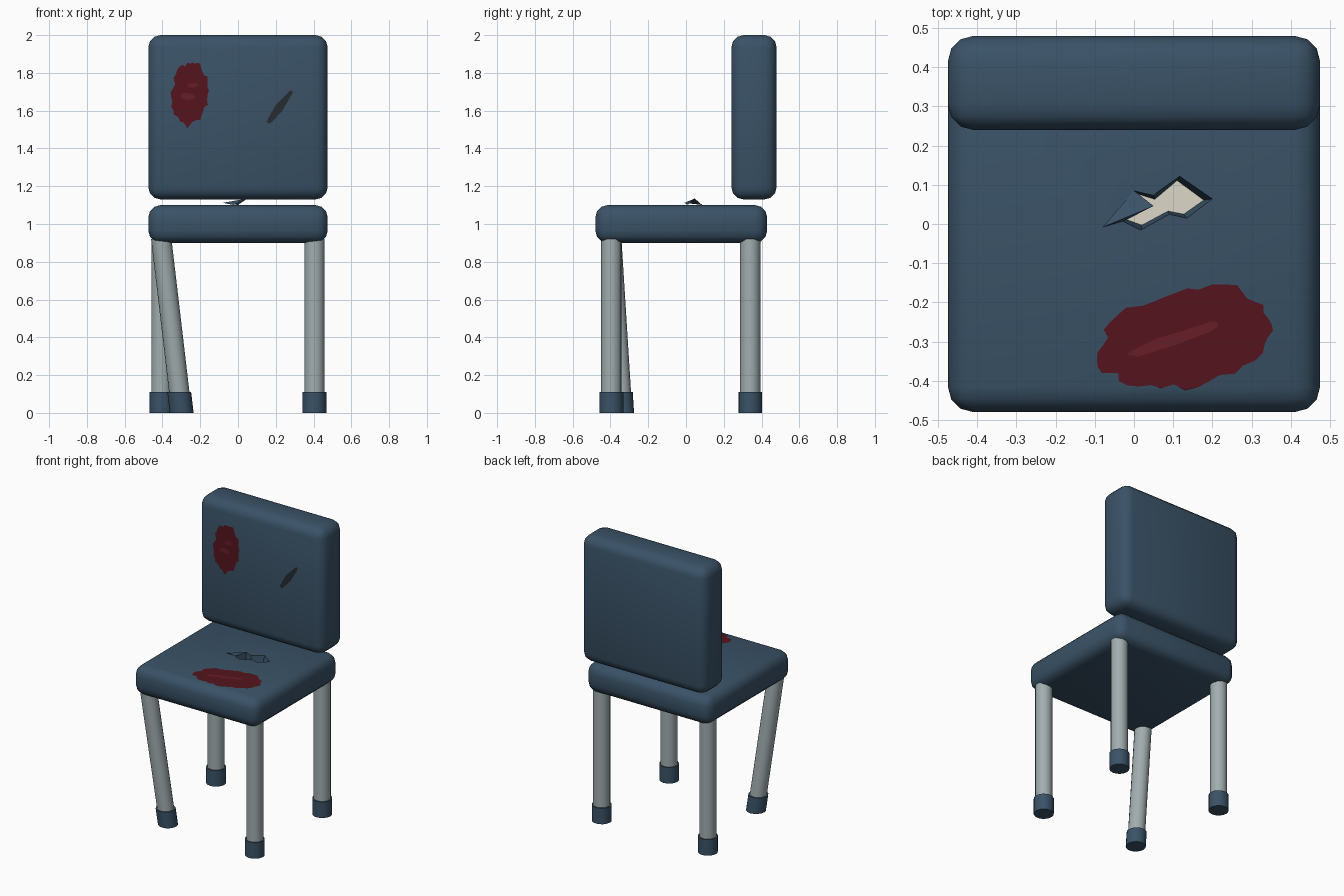
import bpy, bmesh, math, random
from mathutils import Vector

if "Cube" in bpy.data.objects:
    bpy.data.objects.remove(bpy.data.objects["Cube"])

random.seed(4)


def material(name, rgb):
    m = bpy.data.materials.new(name)
    m.diffuse_color = (*rgb, 1)
    m.use_nodes = True
    m.node_tree.nodes["Principled BSDF"].inputs["Base Color"].default_value = m.diffuse_color
    return m


BLUE = material("blue fabric", (0.042, 0.085, 0.135))
METAL = material("leg metal", (0.36, 0.42, 0.43))
RED = material("dark red stain", (0.09, 0.007, 0.012))
RED2 = material("wet red stain", (0.135, 0.013, 0.02))
FOAM = material("cream foam", (0.72, 0.69, 0.58))
DARK = material("dark slash", (0.02, 0.025, 0.028))


def mesh_object(name, verts, faces, mat, smooth=False):
    me = bpy.data.meshes.new(name)
    me.from_pydata([tuple(v) for v in verts], [], faces)
    bm = bmesh.new()
    bm.from_mesh(me)
    if len(faces) > 2:
        bmesh.ops.recalc_face_normals(bm, faces=bm.faces)
    bm.to_mesh(me)
    bm.free()
    me.materials.append(mat)
    if smooth:
        for p in me.polygons:
            p.use_smooth = len(p.vertices) == 4
    ob = bpy.data.objects.new(name, me)
    bpy.context.collection.objects.link(ob)
    return ob


def cushion(name, lo, hi):
    lo, hi = Vector(lo), Vector(hi)
    bpy.ops.mesh.primitive_cube_add(size=1, location=(lo + hi) / 2)
    ob = bpy.context.object
    ob.name = name
    ob.scale = hi - lo
    bpy.ops.object.transform_apply(location=True, scale=True)
    ob.data.materials.append(BLUE)
    bev = ob.modifiers.new("rounded edges", 'BEVEL')
    bev.width, bev.segments = 0.065, 3
    bpy.ops.object.modifier_apply(modifier=bev.name)
    bpy.ops.object.shade_smooth_by_angle(angle=math.radians(40))
    return ob


def loft(name, rings, mat, smooth=False):
    """Closed solid through equally long rings of points."""
    n = len(rings[0])
    faces = [(k * n + i, k * n + (i + 1) % n, (k + 1) * n + (i + 1) % n, (k + 1) * n + i)
             for k in range(len(rings) - 1) for i in range(n)]
    faces += [tuple(reversed(range(n))), tuple(range((len(rings) - 1) * n, len(rings) * n))]
    return mesh_object(name, [v for r in rings for v in r], faces, mat, smooth)


def circle(x, y, z, r, n=16):
    return [(x + r * math.cos(2 * math.pi * i / n), y + r * math.sin(2 * math.pi * i / n), z)
            for i in range(n)]


# Cushions
seat = cushion("seat", (-0.475, -0.48, 0.90), (0.475, 0.43, 1.10))
cushion("backrest", (-0.475, 0.24, 1.13), (0.475, 0.48, 2.0))


# Legs with rubber feet; the front left one is bent inwards
def leg(name, top, foot):
    def ring(z, r):
        t = z / 0.91
        return circle(foot[0] + (top[0] - foot[0]) * t, foot[1] + (top[1] - foot[1]) * t, z, r)
    loft(name + "_leg", [ring(0.05, 0.054), ring(0.92, 0.054)], METAL, True)
    loft(name + "_foot", [ring(0, 0.063), ring(0.11, 0.063)], BLUE, True)


for name, x, y in (("front_right", 0.405, -0.395), ("back_right", 0.405, 0.34),
                   ("back_left", -0.405, 0.34)):
    leg(name, (x, y), (x, y))
leg("front_left", (-0.405, -0.395), (-0.298, -0.338))

# Tear in the seat: tapered hole, foam at its bottom, raised flap
outer = [(0, 0.085), (0.05, 0.073), (0.117, 0.122), (0.20, 0.064), (0.135, 0.015),
         (0.09, 0.025), (0.018, -0.015), (-0.03, 0.008)]
inner = [(0.005, 0.078), (0.053, 0.063), (0.11, 0.111), (0.178, 0.061), (0.127, 0.025),
         (0.087, 0.033), (0.02, -0.003), (-0.024, 0.013)]
FLOOR = 1.03


def at(points, z):
    return [(x, y, z) for x, y in reversed(points)]


def grow(points, other, k):
    return [(a + (a - c) * k, b + (b - d) * k) for (a, b), (c, d) in zip(points, other)]


cutter = loft("tear_cutter", [at(inner, FLOOR), at(grow(outer, inner, 0.2), 1.114)], BLUE)
cutter.hide_render = True
cutter.hide_viewport = True
hole = seat.modifiers.new("tear", 'BOOLEAN')
hole.operation, hole.object, hole.solver = 'DIFFERENCE', cutter, 'EXACT'
bpy.context.view_layer.objects.active = seat
bpy.ops.object.modifier_apply(modifier=hole.name)
bpy.data.objects.remove(cutter)
mesh_object("tear_foam", at(inner, FLOOR + 0.002), [tuple(range(8))], FOAM)
mesh_object("tear_flap", [(-0.08, -0.008, 1.112), (-0.025, 0.008, 1.101), (0.05, 0.046, 1.135),
                          (0, 0.085, 1.101)], [(0, 1, 2), (0, 2, 3)], BLUE)


# Flat marks on the seat top and on the backrest front
def on_seat(u, v, lift):
    return (u, v, 1.10 + lift)


def on_back(u, v, lift):
    return (u, 0.24 - lift, v)


def blob(name, place, cx, cy, a, b, tilt, mat, lift, n=44, rough=0.09):
    pts = []
    for i in range(n):
        t = 2 * math.pi * i / n
        r = 1 + random.uniform(-rough, rough)
        u, v = a * r * math.cos(t), b * r * math.sin(t)
        pts.append(place(cx + u * math.cos(tilt) - v * math.sin(tilt),
                         cy + u * math.sin(tilt) + v * math.cos(tilt), lift))
    mesh_object(name, pts, [tuple(range(n))], mat)


blob("seat_stain", on_seat, 0.133, -0.29, 0.225, 0.122, 0.24, RED, 0.003)
blob("seat_stain_streak", on_seat, 0.105, -0.293, 0.13, 0.016, 0.33, RED2, 0.005, 16, 0.15)
blob("backrest_stain", on_back, -0.254, 1.69, 0.095, 0.17, -0.08, RED, 0.003)
blob("backrest_stain_spot_low", on_back, -0.265, 1.675, 0.042, 0.018, -0.1, RED2, 0.005, 12)
blob("backrest_stain_spot_high", on_back, -0.24, 1.735, 0.03, 0.012, 0.1, RED2, 0.005, 12)
slash = [(0.15, 1.54), (0.17, 1.53), (0.235, 1.60), (0.29, 1.695), (0.28, 1.71), (0.20, 1.63)]
mesh_object("backrest_slash", [on_back(u, v, 0.003) for u, v in slash], [tuple(range(6))], DARK)

# Marks face outwards
for ob in bpy.data.objects:
    if any(k in ob.name for k in ("stain", "slash", "foam", "flap")):
        for p in ob.data.polygons:
            want = Vector((0, -1, 0)) if ob.name.startswith("backrest") else Vector((0, 0, 1))
            if p.normal.dot(want) < 0:
                p.flip()
        ob.data.update()
